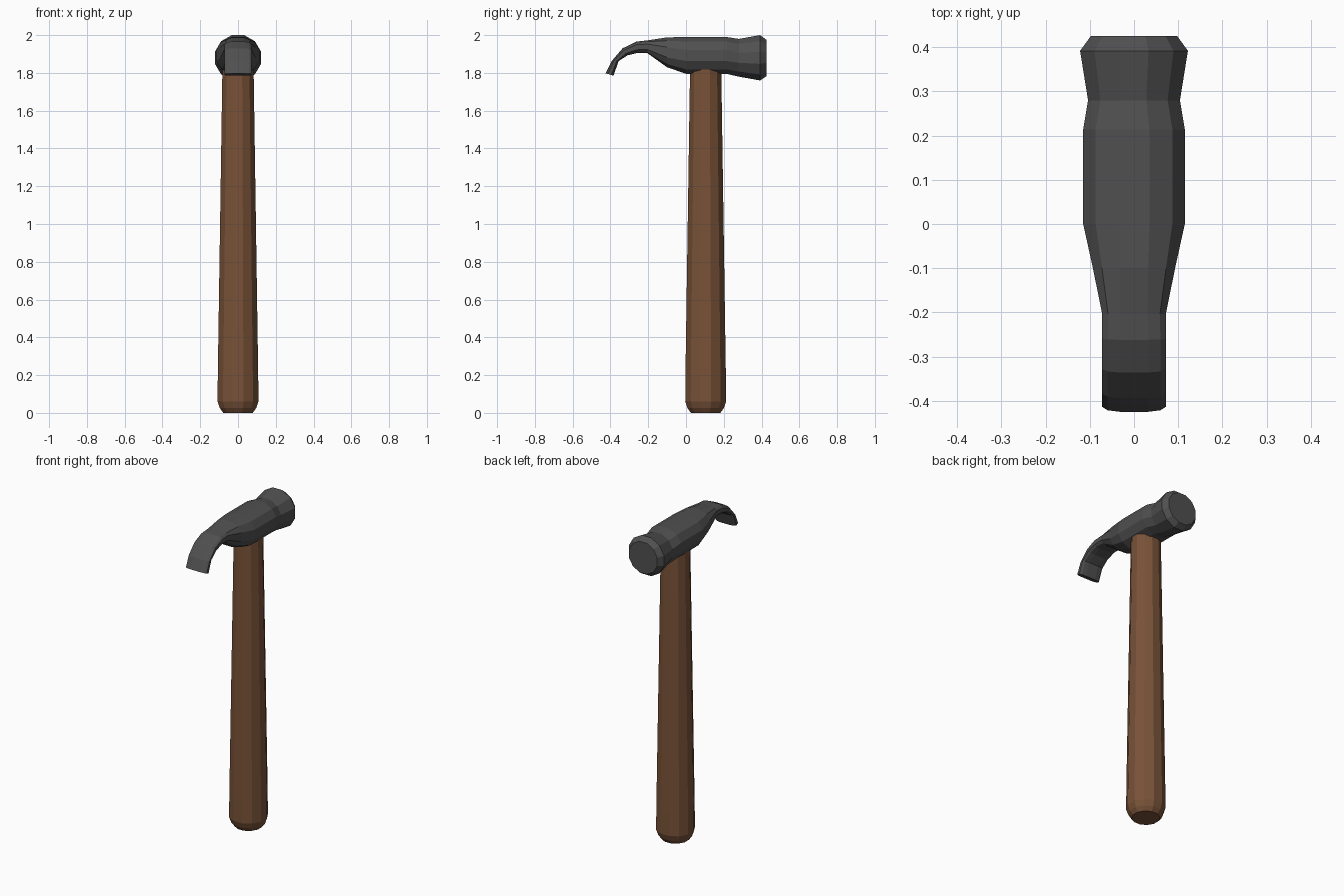
import bpy, bmesh
from math import sin, cos, radians, copysign
from mathutils import Vector

if "Cube" in bpy.data.objects:
    bpy.data.objects.remove(bpy.data.objects["Cube"])

SIDES = 12


def material(name, color):
    m = bpy.data.materials.new(name)
    m.diffuse_color = (*color, 1)
    m.use_nodes = True
    m.node_tree.nodes["Principled BSDF"].inputs["Base Color"].default_value = m.diffuse_color
    return m


def section(p):
    """Unit 12-sided outline with flats on the axes; p < 1 makes it boxier."""
    def f(v):
        return copysign((abs(v) / cos(radians(15))) ** p, v)
    angles = [radians(15 + 30 * i) for i in range(SIDES)]
    return [(f(cos(a)), f(sin(a))) for a in angles]


def loft(name, rings, mat):
    """Skin a list of point rings and cap both ends."""
    bm = bmesh.new()
    loops = [[bm.verts.new(p) for p in ring] for ring in rings]
    for a, b in zip(loops, loops[1:]):
        for i in range(SIDES):
            j = (i + 1) % SIDES
            bm.faces.new((a[i], a[j], b[j], b[i]))
    bm.faces.new(loops[0])
    bm.faces.new(loops[-1])
    bmesh.ops.recalc_face_normals(bm, faces=bm.faces)
    mesh = bpy.data.meshes.new(name)
    bm.to_mesh(mesh)
    bm.free()
    mesh.materials.append(mat)
    obj = bpy.data.objects.new(name, mesh)
    bpy.context.collection.objects.link(obj)
    return obj


# Tapered wooden handle with a rounded butt: (z, radius)
handle_profile = [(0, 0.078), (0.025, 0.096), (0.06, 0.108), (0.2, 0.107), (1.86, 0.082)]
handle_rings = [[(r * u, 0.104 + r * v, z) for u, v in section(1)] for z, r in handle_profile]
loft("handle", handle_rings, material("wood", (0.19, 0.085, 0.04)))

# Steel head from striking face to claw tip:
# top (y, z), bottom (y, z), half width, roundness
head_profile = [
    ((0.425, 1.976), (0.425, 1.782), 0.098, 1.0),
    ((0.392, 2.0), (0.392, 1.76), 0.122, 1.0),
    ((0.28, 1.98), (0.28, 1.78), 0.104, 1.0),
    ((0.214, 1.99), (0.214, 1.795), 0.115, 0.9),
    ((0.0, 1.99), (0.0, 1.795), 0.115, 0.9),
    ((-0.1, 1.988), (-0.1, 1.83), 0.093, 0.8),
    ((-0.204, 1.972), (-0.204, 1.904), 0.072, 0.65),
    ((-0.262, 1.966), (-0.257, 1.906), 0.072, 0.6),
    ((-0.336, 1.93), (-0.31, 1.893), 0.072, 0.6),
    ((-0.394, 1.862), (-0.357, 1.862), 0.072, 0.6),
    ((-0.425, 1.798), (-0.384, 1.785), 0.072, 0.6),
]
head_rings = []
for top, bottom, width, p in head_profile:
    t, b = Vector((0, *top)), Vector((0, *bottom))
    mid, half = (t + b) / 2, (t - b) / 2
    head_rings.append([mid + half * v + Vector((width * u, 0, 0)) for u, v in section(p)])
loft("hammer_head", head_rings, material("steel", (0.08, 0.08, 0.08)))
